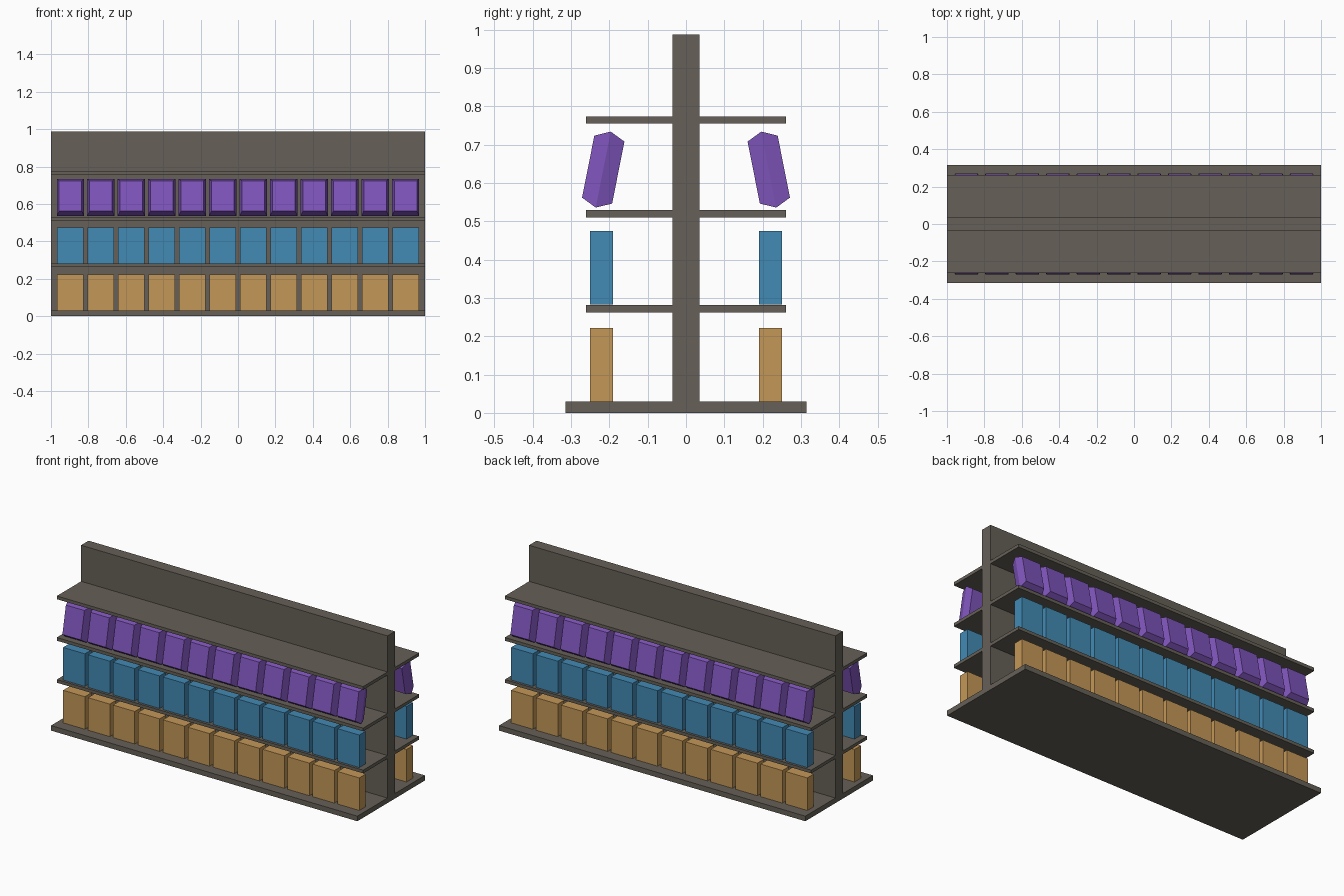
import bpy, bmesh
from mathutils import Matrix, Vector
from math import radians

if "Cube" in bpy.data.objects:
    bpy.data.objects.remove(bpy.data.objects["Cube"])


def material(name, rgb):
    m = bpy.data.materials.new(name)
    lin = [(c / 255 / 12.92) if c < 11 else ((c / 255 + 0.055) / 1.055) ** 2.4 for c in rgb]
    m.diffuse_color = (*lin, 1)
    m.use_nodes = True
    m.node_tree.nodes["Principled BSDF"].inputs["Base Color"].default_value = m.diffuse_color
    return m


GREY = material("warm grey", (102, 96, 87))
TAN = material("carton tan", (196, 151, 87))
BLUE = material("carton blue", (66, 138, 180))
PURPLE = material("pouch purple", (126, 84, 186))


def finish(name, bm, mat):
    bmesh.ops.recalc_face_normals(bm, faces=bm.faces)
    me = bpy.data.meshes.new(name)
    bm.to_mesh(me)
    bm.free()
    me.materials.append(mat)
    ob = bpy.data.objects.new(name, me)
    bpy.context.collection.objects.link(ob)
    return ob


def box(name, x, y, z, mat):
    """Box from (min, max) ranges."""
    bm = bmesh.new()
    size = [r[1] - r[0] for r in (x, y, z)]
    mid = [(r[1] + r[0]) / 2 for r in (x, y, z)]
    bmesh.ops.create_cube(bm, size=1, matrix=Matrix.Translation(mid) @ Matrix.Diagonal((*size, 1)))
    return finish(name, bm, mat)


def pouch(name, x, side, mat):
    """Pillow packet: wide middle rectangle, smaller front and back, leaning inwards."""
    bm = bmesh.new()
    place = Matrix.Translation((x, side * 0.216, 0.635)) @ Matrix.Rotation(radians(side * 11.2), 4, 'X')
    rings = []
    for y, w, h in ((-0.04, 0.121, 0.165), (0, 0.146, 0.202), (0.04, 0.121, 0.165)):
        rings.append([bm.verts.new(place @ Vector((sx * w / 2, y, sz * h / 2)))
                      for sx, sz in ((-1, -1), (1, -1), (1, 1), (-1, 1))])
    for a, b in zip(rings, rings[1:]):
        for i in range(4):
            j = (i + 1) % 4
            bm.faces.new((a[i], a[j], b[j], b[i]))
    bm.faces.new(rings[0])
    bm.faces.new(rings[-1])
    return finish(name, bm, mat)


# Rack: base, central panel, shelves on both sides
FULL = (-1, 1)
box("base", FULL, (-0.315, 0.315), (0, 0.03), GREY)
box("centre_panel", FULL, (-0.035, 0.035), (0.03, 0.987), GREY)
for side, label in ((-1, "front"), (1, "back")):
    for n, z in enumerate((0.262, 0.51, 0.755)):
        box(f"shelf_{label}_{n}", FULL, sorted((side * 0.035, side * 0.261)), (z, z + 0.019), GREY)

    # Goods: twelve per row
    for i in range(12):
        x = -0.896 + i * 1.792 / 11
        xr = (x - 0.071, x + 0.071)
        yr = sorted((side * 0.19, side * 0.25))
        box(f"tan_carton_{label}_{i}", xr, yr, (0.03, 0.222), TAN)
        box(f"blue_carton_{label}_{i}", xr, yr, (0.283, 0.475), BLUE)
        pouch(f"purple_pouch_{label}_{i}", x, side, PURPLE)
